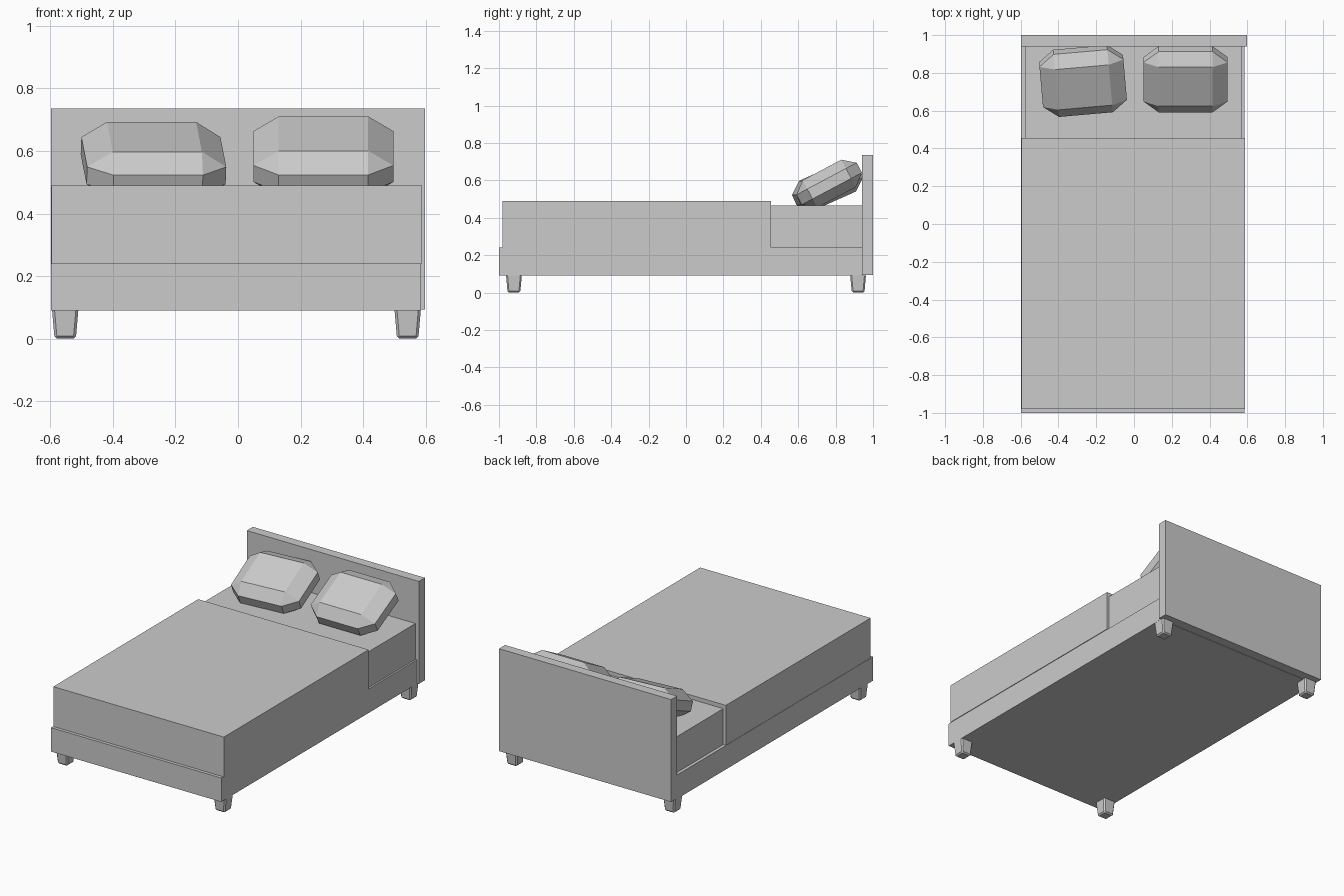
import bpy, bmesh
from math import radians
from mathutils import Matrix, Vector

if "Cube" in bpy.data.objects:
    bpy.data.objects.remove(bpy.data.objects["Cube"])


def finish(name, bm):
    bmesh.ops.recalc_face_normals(bm, faces=bm.faces[:])
    mesh = bpy.data.meshes.new(name)
    bm.to_mesh(mesh)
    bm.free()
    obj = bpy.data.objects.new(name, mesh)
    bpy.context.collection.objects.link(obj)
    return obj


def box(name, x, y, z):
    bm = bmesh.new()
    bmesh.ops.create_cube(bm, size=1)
    for v in bm.verts:
        v.co = [lo + (c + 0.5) * (hi - lo) for c, (lo, hi) in zip(v.co, (x, y, z))]
    return finish(name, bm)


def leg(name, cx, cy, height=0.092, top=0.042, foot=0.034):
    # tapered square foot with softened edges
    bm = bmesh.new()
    bmesh.ops.create_cube(bm, size=2)
    for v in bm.verts:
        r = top if v.co.z > 0 else foot
        v.co = (cx + v.co.x * r, cy + v.co.y * r, height if v.co.z > 0 else 0)
    edges = [e for e in bm.edges if min(v.co.z for v in e.verts) < 0.01]
    bmesh.ops.bevel(bm, geom=edges, offset=0.008, segments=1, affect='EDGES')
    return finish(name, bm)


def pillow(name, loc, tilt, turn):
    # chamfered block: each corner becomes three points
    corners = ((0.143, 0.117, 0.083), (0.223, 0.117, 0.030), (0.143, 0.182, 0.030))
    m = Matrix.Translation(loc) @ Matrix.Rotation(radians(turn), 4, 'Z') @ Matrix.Rotation(radians(tilt), 4, 'X')
    bm = bmesh.new()
    for p in corners:
        for sx in (-1, 1):
            for sy in (-1, 1):
                for sz in (-1, 1):
                    bm.verts.new(m @ Vector((sx * p[0], sy * p[1], sz * p[2])))
    bmesh.ops.convex_hull(bm, input=bm.verts[:])
    bmesh.ops.dissolve_limit(bm, angle_limit=radians(1), verts=bm.verts[:], edges=bm.edges[:])
    return finish(name, bm)


# frame, bedding and headboard
box("bed_base", (-0.597, 0.584), (-1.0, 0.94), (0.09, 0.24))
box("mattress", (-0.577, 0.573), (-0.95, 0.94), (0.235, 0.465))
box("blanket", (-0.595, 0.588), (-0.98, 0.455), (0.24, 0.49))
box("headboard", (-0.597, 0.597), (0.94, 1.0), (0.093, 0.735))

# legs
for side, x in (("left", -0.552), ("right", 0.542)):
    for end, y in (("front", -0.92), ("back", 0.92)):
        leg(f"{end}_{side}_leg", x, y)

# pillows
pillow("right_pillow", (0.273, 0.766, 0.582), 28, 0)
pillow("left_pillow", (-0.27, 0.757, 0.569), 24, 5)
